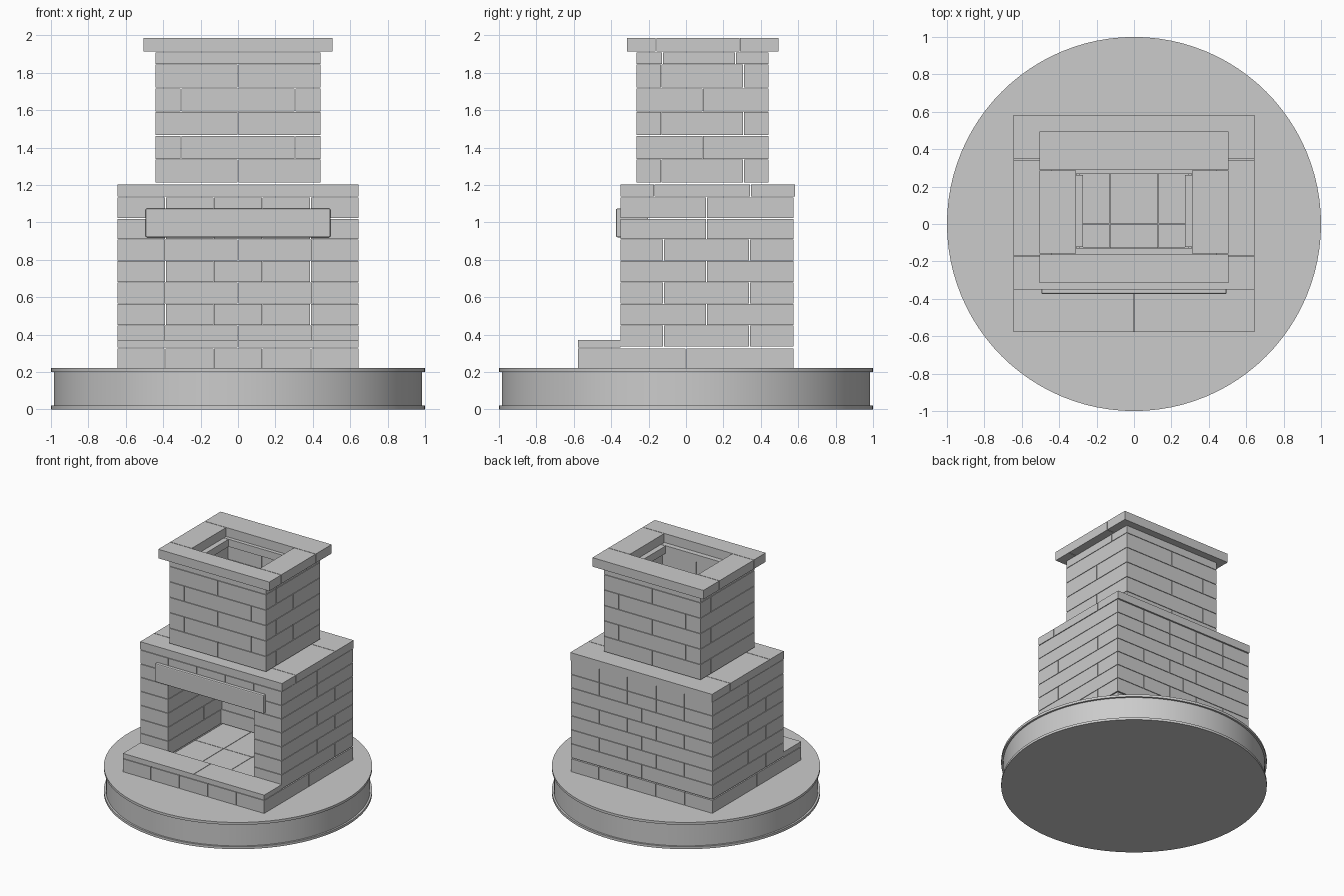
import bpy, bmesh
from mathutils import Matrix, Vector

if "Cube" in bpy.data.objects:
    bpy.data.objects.remove(bpy.data.objects["Cube"])

GAP = 0.004  # mortar joint width


def blocks(name, boxes, gap=GAP):
    """One object from boxes given as (x0, x1, y0, y1, z0, z1), each shrunk by the joint."""
    bm = bmesh.new()
    for x0, x1, y0, y1, z0, z1 in boxes:
        loc = Vector(((x0 + x1) / 2, (y0 + y1) / 2, (z0 + z1) / 2))
        size = Vector((x1 - x0 - gap, y1 - y0 - gap, z1 - z0 - gap))
        bmesh.ops.create_cube(bm, size=1, matrix=Matrix.Translation(loc) @ Matrix.Diagonal(size).to_4x4())
    me = bpy.data.meshes.new(name)
    bm.to_mesh(me)
    bm.free()
    ob = bpy.data.objects.new(name, me)
    bpy.context.collection.objects.link(ob)
    return ob


def row(cuts, y0, y1, z0, z1):
    """Bricks side by side along x."""
    return [(a, b, y0, y1, z0, z1) for a, b in zip(cuts, cuts[1:])]


def sides(xi, xo, cuts, z0, z1):
    """Bricks along y on both the left and right walls."""
    return [(min(s * xi, s * xo), max(s * xi, s * xo), a, b, z0, z1)
            for s in (-1, 1) for a, b in zip(cuts, cuts[1:])]


# round base: drum with a thin lip at top and bottom
for name, r, z0, z1 in (("base_drum", 0.985, 0.005, 0.215),
                        ("base_lower_rim", 1.0, 0.0, 0.02),
                        ("base_upper_rim", 1.0, 0.2, 0.22)):
    bpy.ops.mesh.primitive_cylinder_add(vertices=96, radius=r, depth=z1 - z0, location=(0, 0, (z0 + z1) / 2))
    bpy.context.object.name = name
    bpy.ops.object.shade_smooth_by_angle()

# hearth foundation and the raised slab in front
fifths = [-0.645, -0.39, -0.13, 0.13, 0.39, 0.645]
blocks("hearth_foundation", row(fifths, -0.58, 0, 0.215, 0.328) + row(fifths, 0, 0.578, 0.215, 0.328))
blocks("hearth_slab", row([-0.645, 0, 0.645], -0.58, -0.348, 0.328, 0.373))

# firebox walls: alternating brick courses
firebox = []
levels = [0.333, 0.45, 0.565, 0.68, 0.795, 0.91, 1.02, 1.135]
for i, (z0, z1) in enumerate(zip(levels, levels[1:])):
    if i in (0, 2, 4):
        firebox += sides(0.388, 0.645, [-0.352, -0.12, 0.34], z0, z1)
        firebox += row([-0.645, 0, 0.645], 0.34, 0.577, z0, z1)
    else:
        firebox += sides(0.388, 0.645, [-0.352, 0.11, 0.577], z0, z1)
        firebox += row([-0.388, -0.13, 0.13, 0.388], 0.34, 0.577, z0, z1)
# top course closes the front above the opening
firebox += row([-0.388, -0.13, 0.13, 0.388], -0.352, -0.12, 1.02, 1.135)
blocks("firebox_bricks", firebox)

# mantel beam with softened edges
mantel = blocks("mantel_beam", [(-0.497, 0.497, -0.377, -0.2, 0.918, 1.075)])
bev = mantel.modifiers.new("bevel", 'BEVEL')
bev.width = 0.008
bev.segments = 2

# shelf on top of the firebox
blocks("shelf_slabs", row([-0.647, 0.647], -0.352, -0.17, 1.135, 1.204)
       + row([-0.647, 0.647], 0.345, 0.585, 1.135, 1.204)
       + sides(0.29, 0.647, [-0.17, 0.345], 1.135, 1.204))

# chimney stack
stack = []
for i in range(5):
    z0, z1 = 1.21 + i * 0.127, 1.21 + (i + 1) * 0.127
    if i % 2 == 0:
        xs, ys = [-0.442, 0, 0.442], [-0.132, 0.308]
    else:
        xs, ys = [-0.305, 0.305], [-0.267, 0.09, 0.442]
    stack += row(xs, -0.267, -0.132, z0, z1) + row(xs, 0.308, 0.442, z0, z1)
    stack += sides(0.305, 0.442, ys, z0, z1)
# thin thicker-walled course under the cap
xs = [-0.442, 0.442]
stack += row(xs, -0.267, -0.125, 1.845, 1.91) + row(xs, 0.265, 0.442, 1.845, 1.91)
stack += sides(0.27, 0.442, [-0.125, 0.265], 1.845, 1.91)
blocks("chimney_bricks", stack)

# chimney cap
blocks("chimney_cap", row([-0.507, 0.507], -0.317, -0.16, 1.91, 1.988)
       + row([-0.507, 0.507], 0.288, 0.497, 1.91, 1.988)
       + sides(0.308, 0.507, [-0.16, 0.288], 1.91, 1.988))
